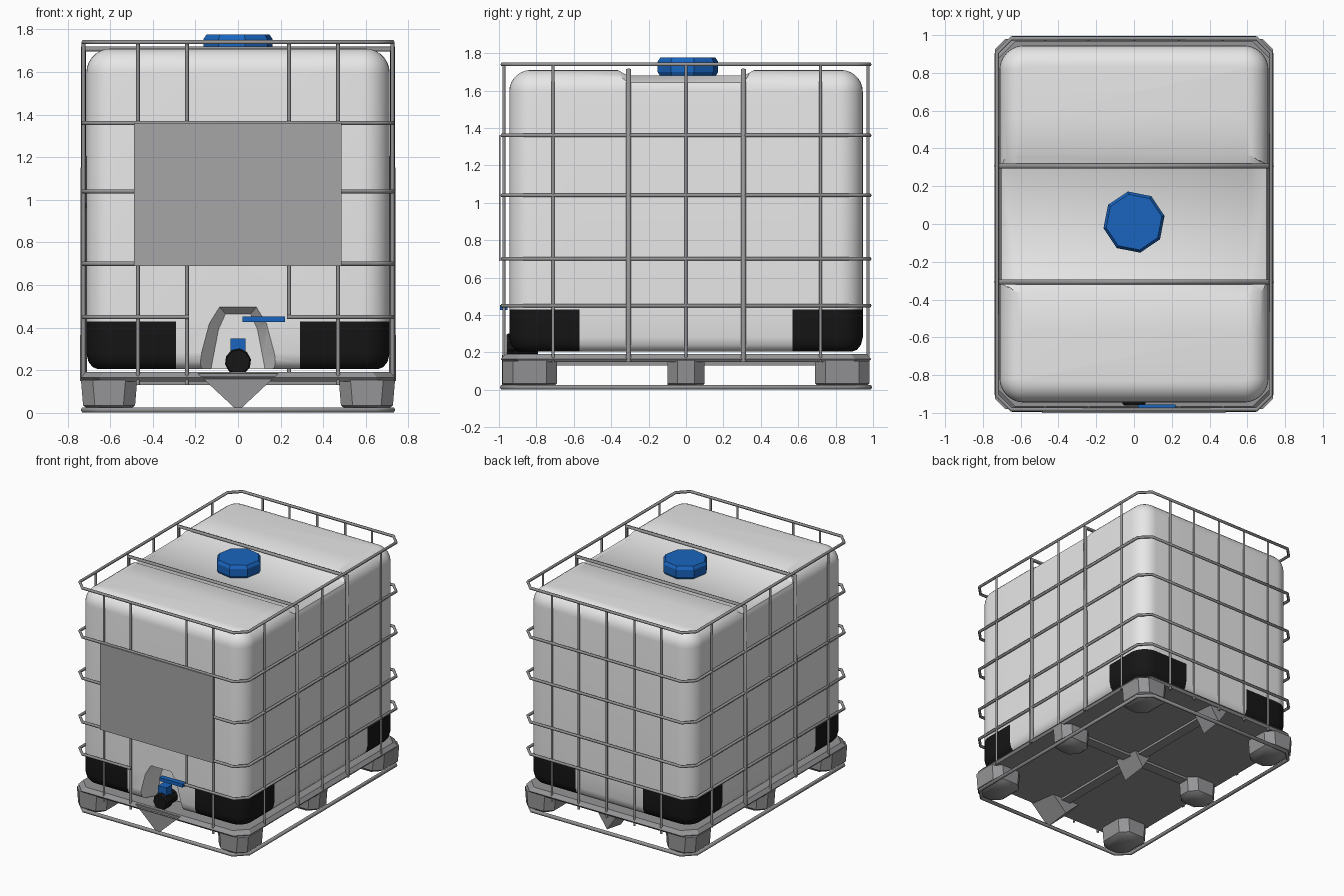
import bpy, bmesh, math

if "Cube" in bpy.data.objects:
    bpy.data.objects.remove(bpy.data.objects["Cube"])

def material(name, r, g, b):
    m = bpy.data.materials.new(name)
    m.diffuse_color = (r, g, b, 1)
    m.use_nodes = True
    m.node_tree.nodes["Principled BSDF"].inputs["Base Color"].default_value = m.diffuse_color
    return m

WHITE = material("white plastic", 0.8, 0.8, 0.8)
STEEL = material("grey steel", 0.3, 0.3, 0.31)
PLATE = material("plate grey", 0.38, 0.38, 0.39)
BLACK = material("black rubber", 0.008, 0.008, 0.008)
BLUE = material("blue plastic", 0.01, 0.13, 0.52)

def loft(name, loops, mats, smooth=None):
    """Skin a list of equal-length point loops and cap both ends."""
    bm = bmesh.new()
    rows = [[bm.verts.new(p) for p in loop] for loop in loops]
    n = len(rows[0])
    for a, b in zip(rows, rows[1:]):
        for i in range(n):
            j = (i + 1) % n
            bm.faces.new((a[i], a[j], b[j], b[i]))
    bm.faces.new(rows[0][::-1])
    bm.faces.new(rows[-1])
    bmesh.ops.recalc_face_normals(bm, faces=bm.faces)
    me = bpy.data.meshes.new(name)
    bm.to_mesh(me)
    bm.free()
    ob = bpy.data.objects.new(name, me)
    bpy.context.collection.objects.link(ob)
    for m in mats:
        me.materials.append(m)
    if smooth:
        shade(ob, smooth)
    return ob

def activate(ob):
    bpy.ops.object.select_all(action='DESELECT')
    ob.select_set(True)
    bpy.context.view_layer.objects.active = ob

def shade(ob, degrees):
    activate(ob)
    bpy.ops.object.shade_smooth_by_angle(angle=math.radians(degrees))

def box(name, x0, x1, y0, y1, z0, z1, mat):
    return loft(name, [[(x0, y0, z), (x1, y0, z), (x1, y1, z), (x0, y1, z)] for z in (z0, z1)], [mat])

def octagon(hx, hy, c, z, cx=0, cy=0):
    """Rectangle with chamfered corners."""
    pts = [(hx, hy - c), (hx - c, hy), (c - hx, hy), (-hx, hy - c),
           (-hx, c - hy), (c - hx, -hy), (hx - c, -hy), (hx, c - hy)]
    return [(cx + x, cy + y, z) for x, y in pts]

def pipe(name, points, radius, closed=False):
    cu = bpy.data.curves.new(name, 'CURVE')
    cu.dimensions = '3D'
    cu.bevel_depth = radius
    cu.bevel_resolution = 1
    cu.use_fill_caps = True
    sp = cu.splines.new('POLY')
    sp.points.add(len(points) - 1)
    for p, co in zip(sp.points, points):
        p.co = (*co, 1)
    sp.use_cyclic_u = closed
    cu.materials.append(STEEL)
    ob = bpy.data.objects.new(name, cu)
    bpy.context.collection.objects.link(ob)

# Tank: stacked rounded rectangles, with breaks where the corner guards end
HX, HY, R, GX, GY = 0.712, 0.945, 0.13, 0.29, 0.57

def tank_loop(inset, z):
    pts = []
    for sx, sy in ((1, 1), (-1, 1), (-1, -1), (1, -1)):
        q = [(HX - inset, GY)]
        for k in range(9):
            a = math.pi / 2 * k / 8
            q.append((HX - R + (R - inset) * math.cos(a), HY - R + (R - inset) * math.sin(a)))
        q.append((GX, HY - inset))
        if sx * sy < 0:
            q.reverse()
        pts += [(sx * x, sy * y, z) for x, y in q]
    return pts

levels = [(0.055, 0.205), (0.03, 0.215), (0.01, 0.24), (0, 0.28), (0, 0.43)]
for k in range(8):
    a = math.pi / 2 * k / 7
    levels.append((0.115 * (1 - math.cos(a)), 1.595 + 0.115 * math.sin(a)))
tank = loft("tank", [tank_loop(i, z) for i, z in levels], [WHITE, BLACK])

# Black corner guards
for f in tank.data.polygons:
    c = f.center
    if c.z < 0.43 and abs(c.x) > GX and abs(c.y) > GY and abs(f.normal.z) < 0.99:
        f.material_index = 1

# Cutters: trough across the top and valve recess at the front
trough = loft("trough_cutter",
              [[(x, -0.46, 1.76), (x, -0.31, z), (x, 0.31, z), (x, 0.46, 1.76)]
               for x, z in ((-0.8, 1.6), (-0.62, 1.68), (0.62, 1.68), (0.8, 1.6))], [WHITE])
arch = [(-0.21, 0.15), (-0.18, 0.27), (-0.14, 0.42), (-0.09, 0.5),
        (0.09, 0.5), (0.14, 0.42), (0.18, 0.27), (0.21, 0.15)]
recess = loft("recess_cutter",
              [[(x * s, y, 0.15 + (z - 0.15) * h) for x, z in arch]
               for y, s, h in ((-0.96, 1, 1), (-0.81, 0.65, 0.9))], [WHITE])
for cutter in (trough, recess):
    cutter.hide_render = True
    mod = tank.modifiers.new("cut", 'BOOLEAN')
    mod.operation = 'DIFFERENCE'
    mod.solver = 'EXACT'
    mod.object = cutter
    activate(tank)
    bpy.ops.object.modifier_apply(modifier=mod.name)
    bpy.data.objects.remove(cutter)
shade(tank, 30)

def ring(r, z, y=0, n=8, turn=0.2):
    return [(r * math.cos(turn + math.tau * k / n), y + r * math.sin(turn + math.tau * k / n), z)
            for k in range(n)]

# Filling lid
loft("lid", [ring(0.145, 1.665, 0.01), ring(0.165, 1.70, 0.01),
             ring(0.165, 1.755, 0.01), ring(0.15, 1.777, 0.01)], [BLUE])

# Outlet valve with stem and handle
loft("valve", [[(x, y, 0.24 + v) for x, v, _ in ring(r, 0, 0, 10)]
               for y, r in ((-0.96, 0.055), (-0.95, 0.062), (-0.89, 0.062), (-0.88, 0.05), (-0.79, 0.05))], [BLACK])
box("valve_stem", -0.035, 0.035, -0.93, -0.86, 0.28, 0.35, BLUE)
box("valve_handle", 0.02, 0.22, -0.995, -0.955, 0.427, 0.453, BLUE)

# Cage hoops; the lowest is open around the valve
CX, CY, CH, TUBE = 0.725, 0.982, 0.075, 0.011
for i, z in enumerate((1.74, 1.36, 1.04, 0.70)):
    pipe(f"cage_hoop_{i}", octagon(CX, CY, CH, z), TUBE, True)
o = octagon(CX, CY, CH, 0.45)
pipe("cage_hoop_open", [(0.23, -CY, 0.45)] + o[6:] + o[:6] + [(-0.23, -CY, 0.45)], TUBE)

# Cage uprights
for x, bottom in ((-0.47, 0.13), (-0.24, 0.13), (0.24, 0.45), (0.47, 0.13)):
    pipe("front_upright", [(x, -CY + 0.008, bottom), (x, -CY + 0.008, 1.74)], 0.009)
for x in (-0.47, -0.24, 0, 0.24, 0.47):
    pipe("back_upright", [(x, CY - 0.008, 0.13), (x, CY - 0.008, 1.74)], 0.009)
for s in (-1, 1):
    for y in (-0.71, 0, 0.72):
        pipe("side_upright", [(s * CX, y, 0.15), (s * CX, y, 1.74)], 0.009)

# Thick bars going up one side, over the tank and down the other
for y in (-0.307, 0.307):
    pipe("top_bar", [(-CX, y, 0.15), (-CX, y, 1.708), (CX, y, 1.708), (CX, y, 0.15)], 0.016)

# Front plate
box("front_plate", -0.488, 0.485, -1.0, -0.992, 0.69, 1.36, PLATE)

# Pallet deck and floor hoop
loft("pallet_deck", [octagon(0.725, 0.975, 0.085, 0.148), octagon(0.738, 0.99, 0.085, 0.165),
                     octagon(0.715, 0.965, 0.085, 0.192)], [STEEL], 30)
pipe("floor_hoop", octagon(CX, CY, CH + 0.01, 0.014), 0.014, True)

# Pallet feet along both sides
for sx in (-1, 1):
    for cy, hy in ((-0.835, 0.145), (0, 0.1), (0.835, 0.145)):
        loft("side_foot", [octagon(0.09, hy - 0.02, 0.05, 0.012, sx * 0.605, cy),
                           octagon(0.122, hy, 0.055, 0.035, sx * 0.605, cy),
                           octagon(0.132, hy, 0.055, 0.155, sx * 0.605, cy)], [STEEL], 40)

# V-shaped feet along the middle
for name, w, y0, y1 in (("front_foot", 0.19, -0.985, -0.78), ("middle_foot", 0.11, -0.1, 0.1),
                        ("back_foot", 0.12, 0.8, 0.97)):
    loft(name, [[(-w * s, y, 0.185), (0, y, 0.185 - 0.177 * s), (w * s, y, 0.185)]
                for y, s in ((y0, 1), (y1, 0.85))], [STEEL])

# Shallow ribs under the deck
box("long_rib", -0.04, 0.04, -0.85, 0.85, 0.13, 0.155, STEEL)
box("cross_rib", -0.5, 0.5, -0.04, 0.04, 0.13, 0.155, STEEL)
